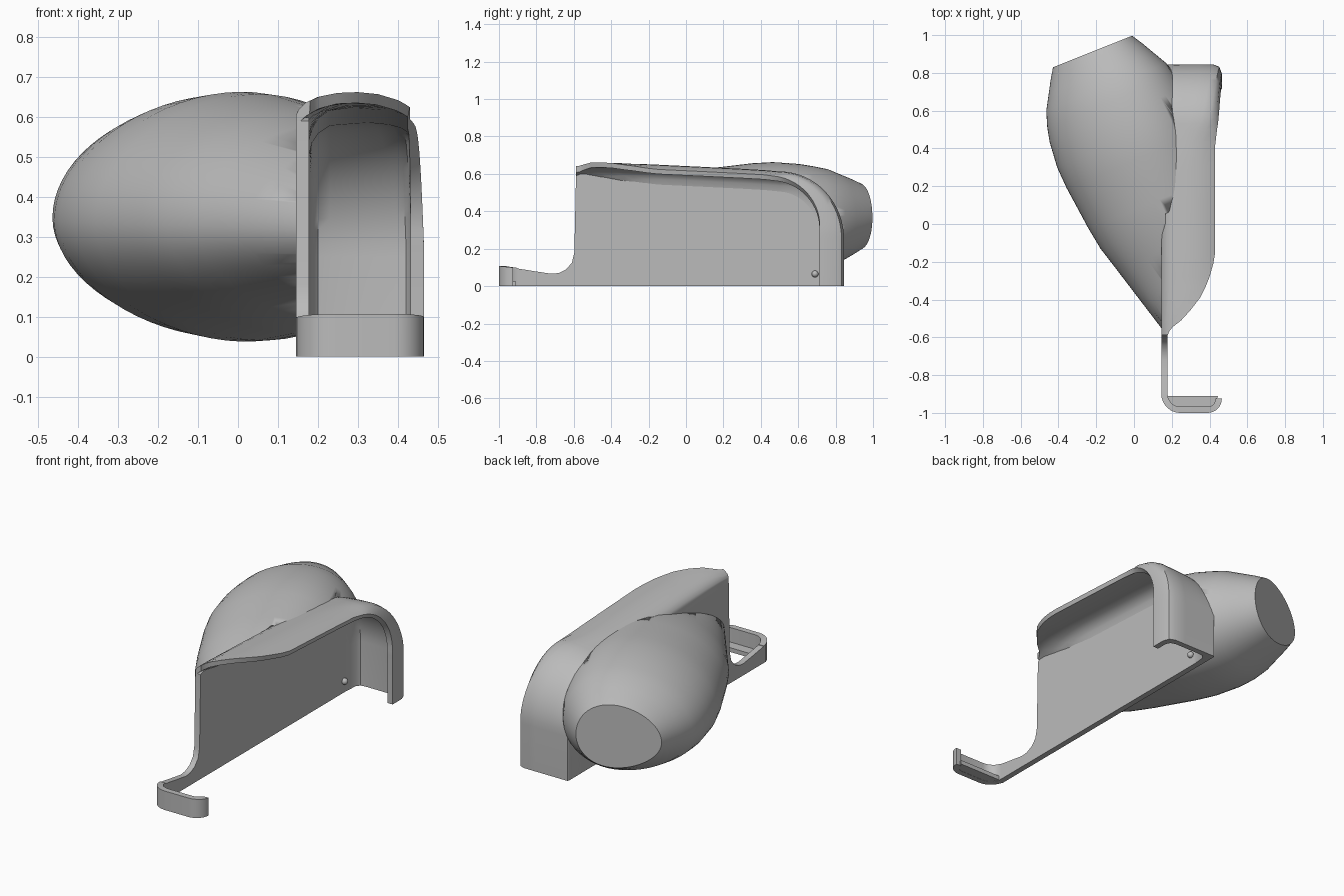
import bpy, bmesh, math
from mathutils import Vector

if "Cube" in bpy.data.objects:
    bpy.data.objects.remove(bpy.data.objects["Cube"])

grey = bpy.data.materials.new("plain grey")
grey.diffuse_color = (0.5, 0.5, 0.5, 1)
grey.use_nodes = True
grey.node_tree.nodes["Principled BSDF"].inputs["Base Color"].default_value = grey.diffuse_color


def finish(name, bm, angle=35):
    bmesh.ops.recalc_face_normals(bm, faces=bm.faces)
    me = bpy.data.meshes.new(name)
    bm.to_mesh(me)
    bm.free()
    ob = bpy.data.objects.new(name, me)
    bpy.context.collection.objects.link(ob)
    me.materials.append(grey)
    bpy.ops.object.select_all(action='DESELECT')
    bpy.context.view_layer.objects.active = ob
    ob.select_set(True)
    bpy.ops.object.shade_smooth_by_angle(angle=math.radians(angle))
    return ob


def loft(name, rings, angle=35):
    bm = bmesh.new()
    vs = [[bm.verts.new(p) for p in r] for r in rings]
    n = len(rings[0])
    for a, b in zip(vs, vs[1:]):
        for i in range(n):
            j = (i + 1) % n
            bm.faces.new((a[i], a[j], b[j], b[i]))
    bm.faces.new(vs[0])
    bm.faces.new(vs[-1])
    return finish(name, bm, angle)


def prism(name, pts, axis, lo, hi):
    """Extrude a 2D outline along x (points are y,z) or z (points are x,y)."""
    place = (lambda p, h: (h, p[0], p[1])) if axis == 'x' else (lambda p, h: (p[0], p[1], h))
    return loft(name, [[place(p, h) for p in pts] for h in (lo, hi)])


def interp(table, t):
    for (a, p), (b, q) in zip(table, table[1:]):
        if t <= b:
            return p + (q - p) * max(0, (t - a) / (b - a))
    return table[-1][1]


# Ridge path: y, z, right edge x, inward direction, blend to rear section
front = [(-.588, .664, .18), (-.57, .664, .185), (-.545, .664, .205), (-.51, .664, .25),
         (-.455, .662, .3), (-.39, .66, .35), (-.33, .657, .38), (-.28, .655, .4),
         (-.21, .652, .42), (-.15, .649, .43), (.1, .637, .43), (.3, .627, .43),
         (.42, .62, .43)]
path = [(y, z, x, 0, -1, 0) for y, z, x in front]
for i in range(17):
    a = math.radians(90 * i / 16)
    path.append((.5 + .345 * math.sin(a), .25 + .363 * math.cos(a), .43,
                 -math.sin(a), -math.cos(a), min(1, .04 + i / 15)))
path.append((.845, 0, .43, -1, 0, 1))

# Hood: a thin crowned roof, clipped at its free edge, turning into a rear channel
drop = [(.145, .062), (.15, .047), (.17, .028), (.2, .014), (.25, .004), (.3, 0),
        (.35, .003), (.4, .013), (.43, .025)]
fillet = [(.178, .055), (.187, .03), (.2, .015), (.23, 0)]
outer_x = [.15, .17, .2, .25, .3, .35, .4, .43]
inner_x = [.425, .40, .36, .30, .23, .2, .187, .178]
channel = [(.145, .13), (.145, .01), (.15, 0), (.18, 0), (.25, 0), (.35, 0), (.42, 0),
           (.452, .013), (.465, .05), (.465, .13), (.432, .13), (.432, .065), (.42, .042),
           (.39, .032), (.23, .032), (.2, .036), (.184, .055), (.178, .13)]
rings = []
for y, z, xr, dy, dz, t in path:
    s = (xr - .145) / .285
    fit = lambda x: .145 + (x - .145) * s
    crown = [(.145, .1), (.145, .062)] + [(fit(x), interp(drop, fit(x))) for x in outer_x]
    crown += [(fit(x), interp(drop, fit(x)) + .027 + s * interp(fillet, fit(x)))
              for x in inner_x]
    ring = []
    for (x0, d0), (x1, d1) in zip(crown, channel):
        x, d = x0 + (x1 - x0) * t ** .4, d0 + (d1 - d0) * t
        ring.append((x, y + dy * d, z + dz * d))
    rings.append(ring)
loft("hood", rings, 40)

# Side wall with the low front arm
outline = [(-.92, 0), (-.92, .097), (-.8, .078), (-.72, .066), (-.68, .07), (-.64, .09),
           (-.61, .125), (-.597, .18), (-.588, .59)]
for y, z, xr, dy, dz, t in path[1:]:
    d = .066 + .024 * t
    outline.append((y + dy * d, z + dz * d))
prism("side_wall", outline, 'x', .145, .178)


# Front hook: a bent strip swept in plan, plus its narrow floor
def bend(r, x0, y0, a0, a1, n=8):
    return [(x0 + r * math.cos(math.radians(a0 + (a1 - a0) * i / n)),
             y0 + r * math.sin(math.radians(a0 + (a1 - a0) * i / n))) for i in range(n + 1)]


outer = [(.145, -.9)] + bend(.1, .245, -.9, 190, 270) + bend(.075, .39, -.925, 270, 360)
inner = bend(.042, .39, -.925, 360, 270) + bend(.067, .245, -.9, 270, 190) + [(.178, -.9)]
rings = []
for (xo, yo), (xi, yi) in zip(outer, inner[::-1]):
    top = .097 + .01 * max(0, min(1, (-.9 - yo) / .1))
    rings.append([(xo, yo, 0), (xo, yo, top), (xi, yi, top), (xi, yi, 0)])
loft("front_hook", rings)
prism("hook_floor", [(.165, -.91), (.19, -.95), (.24, -.975), (.39, -.975), (.43, -.95),
                     (.445, -.91)], 'z', .001, .025)

# Pod: egg-shaped sections along a slanted axis, flat cap at the rear
radii = [(0, .23), (.06, .268), (.12, .302), (.2, .348), (.28, .375), (.36, .393), (.5, .406),
         (.62, .400), (.73, .387), (.86, .372), (.985, .352), (1.107, .317), (1.3, .263),
         (1.5, .207), (1.75, .1)]
heights = [(0, .365), (.3, .338), (.6, .335), (1.2, .325), (1.75, .31)]
axis, side = Vector((.37, -.929, 0)), Vector((.929, .37, 0))
rings = []
for u, r in radii:
    c = Vector((-.215, .915, interp(heights, u))) + axis * u
    ring = []
    for k in range(64):
        co, si = math.cos(k * math.tau / 64), math.sin(k * math.tau / 64)
        lift = .805 * (1 + .11 * co) / 1.006 if si > 0 else .735 * (1 + .14 * co) / 1.01
        across = co * (.96 if co > 0 else 1)
        ring.append(c + side * (r * across) + Vector((0, 0, r * si * lift)))
    rings.append(ring)
pod = loft("side_pod", rings, 30)

# Keep the pod out of the hollow behind the wall
hollow = [(-1.1, -.1), (-1.1, .63)]
for y, z, xr, dy, dz, t in path[1:]:
    hollow.append((y + dy * .021, z + dz * .021))
hollow.append((.824, -.1))
cutter = prism("hollow_cutter", hollow, 'x', .168, .9)
mod = pod.modifiers.new("hollow", 'BOOLEAN')
mod.object = cutter
mod.operation = 'DIFFERENCE'
mod.solver = 'EXACT'
bpy.ops.object.select_all(action='DESELECT')
bpy.context.view_layer.objects.active = pod
pod.select_set(True)
bpy.ops.object.modifier_apply(modifier=mod.name)
bpy.data.objects.remove(cutter)

# Small locating pin on the inside of the wall
bm = bmesh.new()
bmesh.ops.create_uvsphere(bm, u_segments=16, v_segments=10, radius=.018)
bmesh.ops.translate(bm, verts=bm.verts, vec=(.183, .69, .065))
finish("wall_pin", bm, 60)
